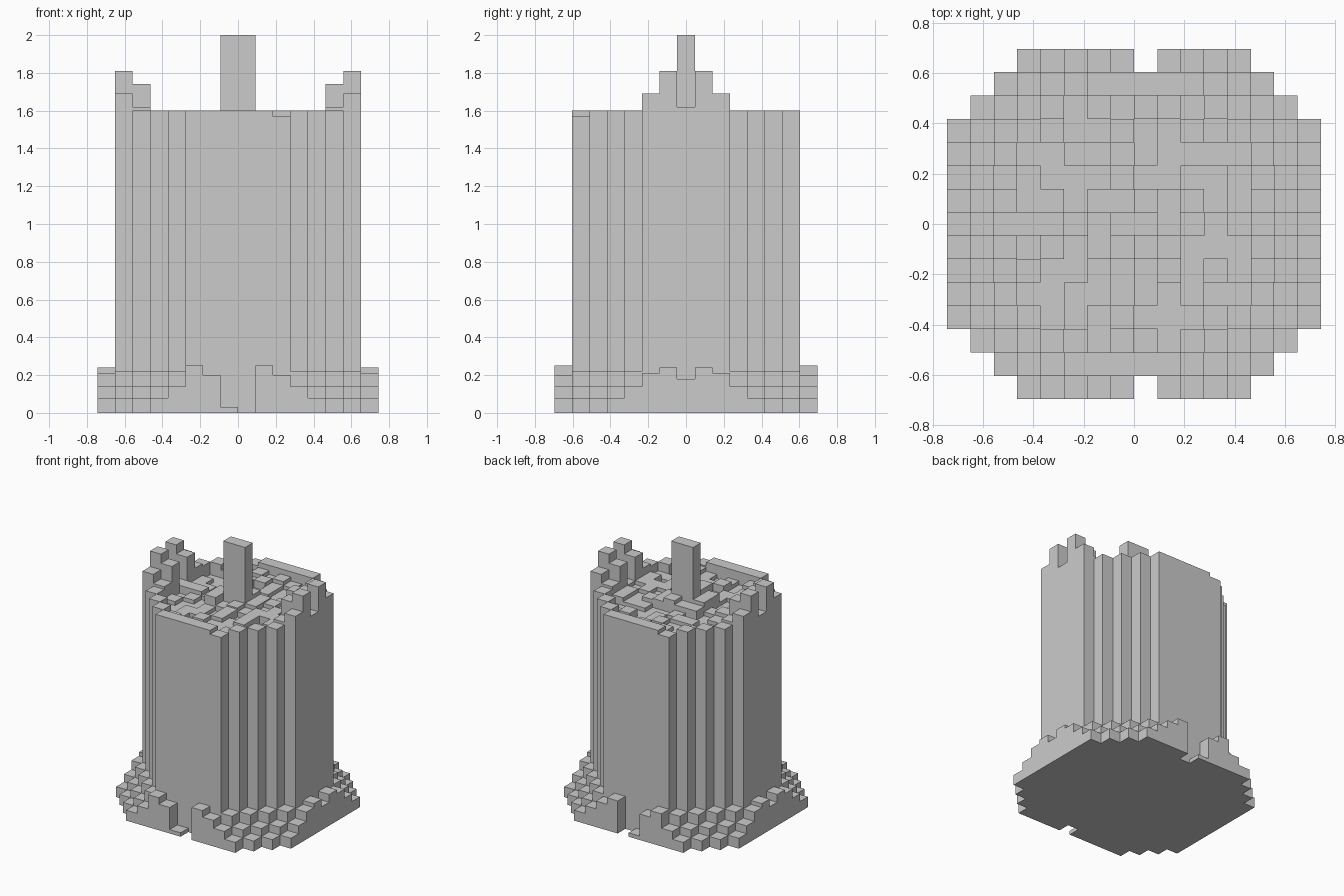
import bpy, bmesh, random

if "Cube" in bpy.data.objects:
    bpy.data.objects.remove(bpy.data.objects["Cube"])

random.seed(4)
S = 0.0929          # width of one block
XS = [i - 7.5 for i in range(16)]
YS = [j - 7.0 for j in range(15)]


def in_tower(x, y):
    return abs(x) <= 6.5 and abs(y) <= 6 and abs(x) + abs(y) <= 8.5


def skirt_height(x, y):
    ax, ay = abs(x), abs(y)
    if ay == 7 and ax == 0.5:              # doorway notch, front and back
        return 0.0 if x > 0 else 0.03
    if ay == 7 and ax == 1.5:
        return 0.25 if x > 0 else 0.20
    if ay == 7 and ax == 2.5:
        return 0.20 if x > 0 else 0.25
    if ax == 7.5 and ay <= 2:
        return (0.18, 0.24, 0.21)[int(ay)]
    return {9.5: 0.22, 10.5: 0.14, 11.5: 0.08}.get(ax + ay, 0.0)


def merlon_height(x, y):
    # Battlements on the left and right rims
    return {(6.5, 0): 1.62, (6.5, 1): 1.81, (6.5, 2): 1.69,
            (5.5, 0): 1.56, (5.5, 1): 1.74, (5.5, 2): 1.62}.get((abs(x), abs(y)), 0.0)


def ring(x, y):
    # Number of blocks inward from the tower wall
    return min(6.5 - abs(x), 6 - abs(y), 8.5 - abs(x) - abs(y))


heights, part = {}, {}
for x in XS:
    for y in YS:
        c = (x, y)
        if in_tower(x, y):
            if abs(x) == 0.5 and y == 0:
                heights[c], part[c] = 2.0, "centre_pillar"
            elif merlon_height(x, y):
                heights[c], part[c] = merlon_height(x, y), "battlements"
            elif ring(x, y) < 1:
                heights[c], part[c] = 1.6, "tower_wall"
            else:
                base = 1.57 if abs(x) <= 1.5 and abs(y) <= 1 else 1.53
                heights[c] = base + random.choice((-0.03, 0.0, 0.03))
                part[c] = "roof_floor"
        elif skirt_height(x, y) > 0:
            heights[c], part[c] = skirt_height(x, y), "base_rubble"
heights[(-2.5, 6.0)] = heights[(2.5, -6.0)] = 1.57   # worn rim blocks


def build_part(name):
    # Stacked block columns with only the exposed faces kept
    bm = bmesh.new()

    def quad(pts):
        bm.faces.new([bm.verts.new(p) for p in pts])

    for (x, y), h in heights.items():
        if part[(x, y)] != name:
            continue
        x0, x1, y0, y1 = (x - .5) * S, (x + .5) * S, (y - .5) * S, (y + .5) * S
        quad([(x0, y0, h), (x1, y0, h), (x1, y1, h), (x0, y1, h)])
        quad([(x0, y1, 0), (x1, y1, 0), (x1, y0, 0), (x0, y0, 0)])
        sides = [((0, -1), (x0, y0), (x1, y0)), ((1, 0), (x1, y0), (x1, y1)),
                 ((0, 1), (x1, y1), (x0, y1)), ((-1, 0), (x0, y1), (x0, y0))]
        for (dx, dy), a, b in sides:
            low = heights.get((x + dx, y + dy), 0.0)
            if low < h:
                quad([(*a, low), (*b, low), (*b, h), (*a, h)])
    bmesh.ops.remove_doubles(bm, verts=bm.verts, dist=0.0005)
    bmesh.ops.dissolve_limit(bm, angle_limit=0.01, verts=bm.verts, edges=bm.edges)
    mesh = bpy.data.meshes.new(name)
    bm.to_mesh(mesh)
    bm.free()
    bpy.context.collection.objects.link(bpy.data.objects.new(name, mesh))


for name in ("base_rubble", "tower_wall", "battlements", "roof_floor", "centre_pillar"):
    build_part(name)
